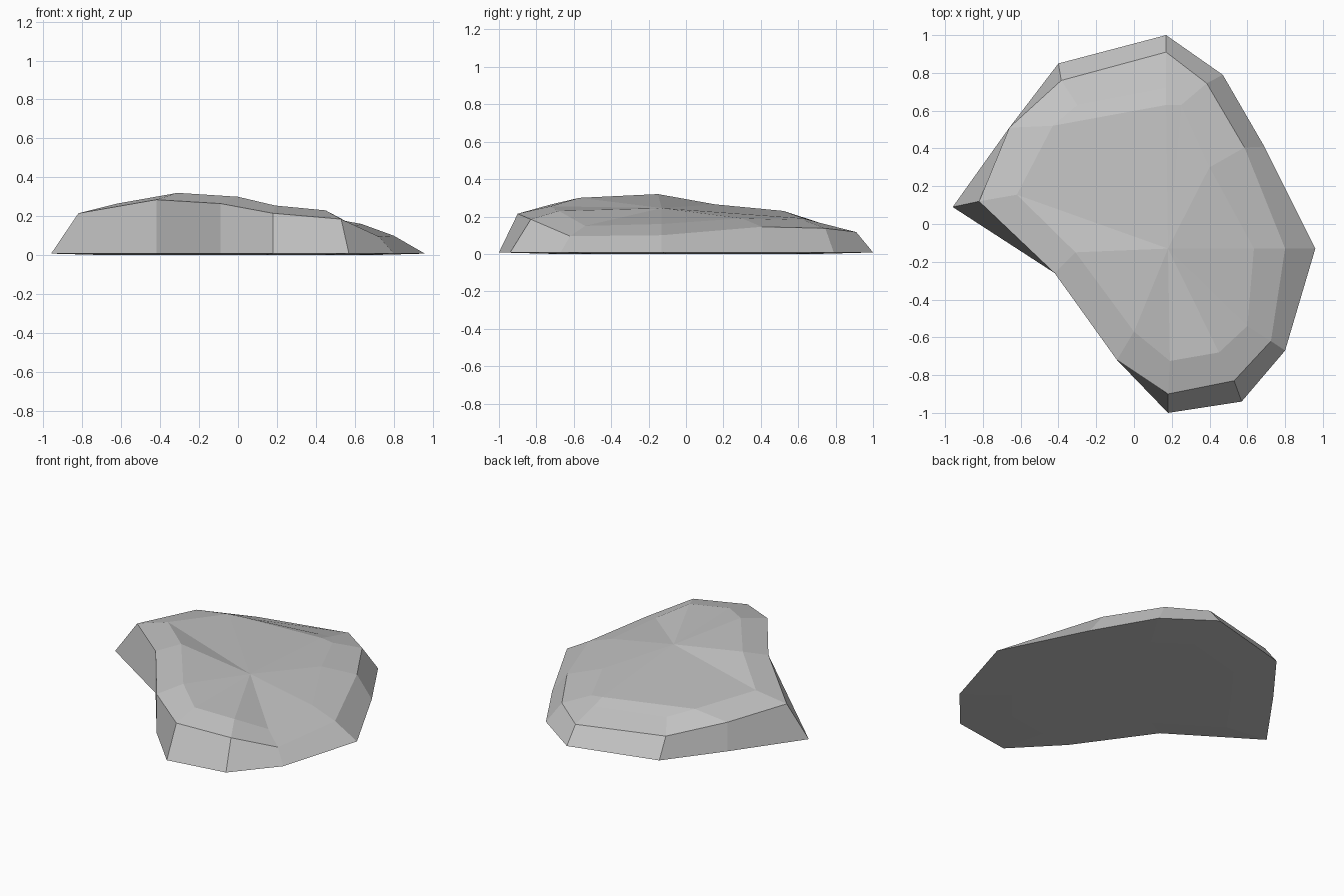
import bpy, bmesh

cube = bpy.data.objects.get("Cube")
if cube:
    bpy.data.objects.remove(cube, do_unlink=True)

# Stone material
stone = bpy.data.materials.new("stone_grey")
stone.use_nodes = True
grey = (0.55, 0.55, 0.55, 1)
stone.diffuse_color = grey
stone.node_tree.nodes["Principled BSDF"].inputs["Base Color"].default_value = grey

# Ground outline, counter-clockwise from the front tip
outline = [(.18, -1), (.57, -.94), (.80, -.67), (.96, -.13), (.69, .41), (.47, .79),
           (.17, 1), (-.40, .85), (-.66, .51), (-.96, .09), (-.42, -.26), (-.09, -.72)]
# Upper rim of the side walls
rim = [(.18, -.9, .215), (.53, -.83, .185), (.725, -.62, .095), (.80, -.13, .10),
       (.585, .405, .145), (.385, .745, .137), (.17, .91, .117), (-.385, .76, .13),
       (-.66, .51, .2), (-.82, .12, .215), (-.42, -.26, .285), (-.09, -.72, .265)]
# Edge of the top plateau
plateau = [(.19, -.725, .255), (.45, -.68, .23), (.6, -.54, .15), (.635, -.13, .16),
           (.4, .3, .19), (.25, .63, .18), (.17, .72, .165), (-.3, .63, .185),
           (-.43, .52, .23), (-.62, .155, .265), (-.31, -.15, .32), (0, -.57, .3)]

bm = bmesh.new()


def ring(points):
    return [bm.verts.new(p) for p in points]


def bridge(low, high):
    n = len(low)
    for i in range(n):
        j = (i + 1) % n
        bm.faces.new((low[i], low[j], high[j], high[i]))


foot = ring([(x * .7, y * .7, 0) for x, y in outline])
base = ring([(x, y, .008) for x, y in outline])
shoulder = ring(rim)
top = ring(plateau)

# Underside, walls and sloping shoulder
bm.faces.new(foot[::-1])
for low, high in ((foot, base), (base, shoulder), (shoulder, top)):
    bridge(low, high)

# Small step at the back of the plateau
step = bm.verts.new((.17, .63, .19))
bm.faces.new((top[5], top[6], step))
bm.faces.new((top[6], top[7], top[8], step))

# Plateau fan around the middle
middle = bm.verts.new((.18, -.13, .245))
loop = top[:6] + [step] + top[8:]
for a, b in zip(loop, loop[1:] + loop[:1]):
    bm.faces.new((a, b, middle))

bmesh.ops.recalc_face_normals(bm, faces=bm.faces)
mesh = bpy.data.meshes.new("flat_rock")
bm.to_mesh(mesh)
bm.free()
mesh.materials.append(stone)
rock = bpy.data.objects.new("flat_rock", mesh)
bpy.context.collection.objects.link(rock)
